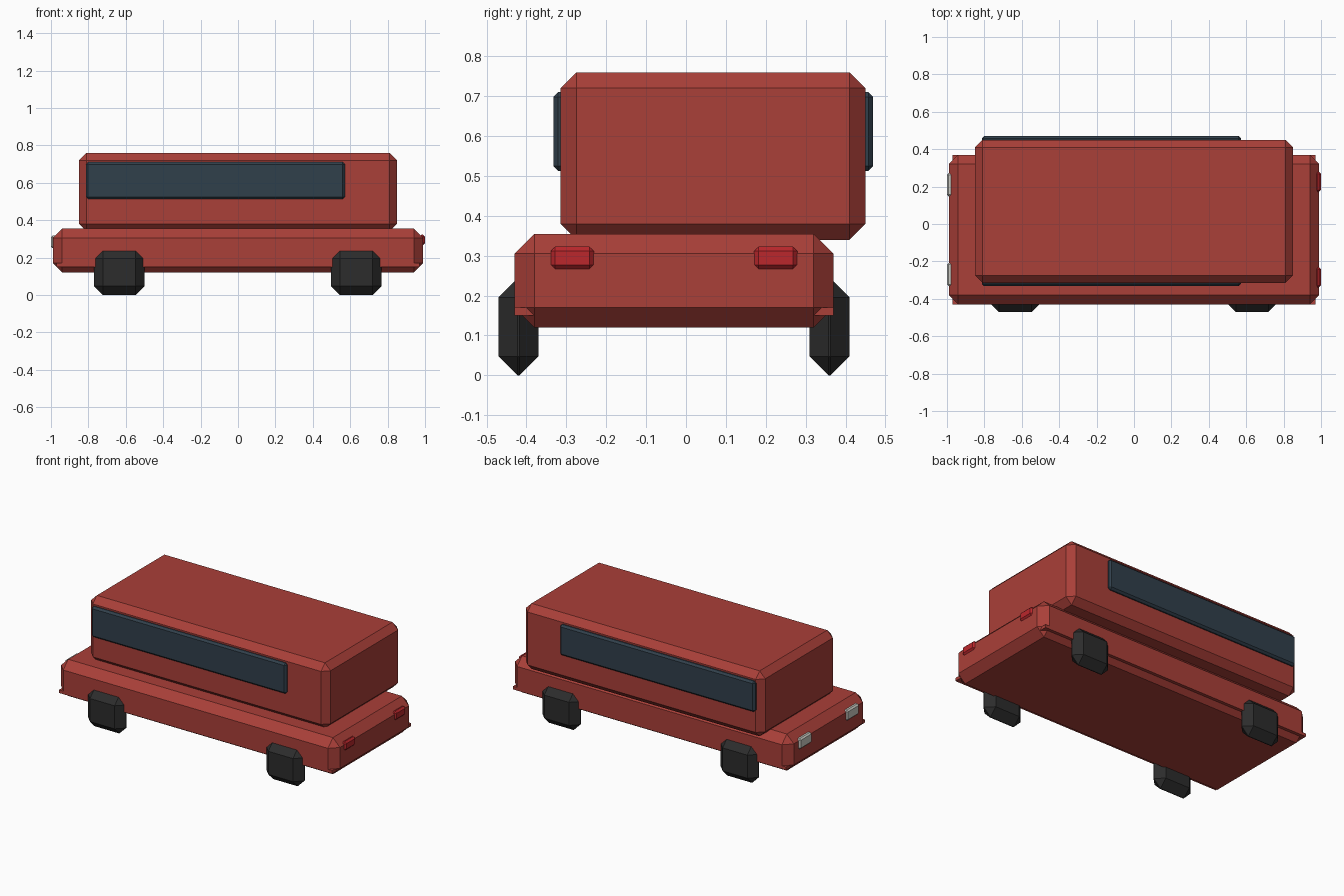
import bpy
import bmesh

if "Cube" in bpy.data.objects:
    bpy.data.objects.remove(bpy.data.objects["Cube"])


def material(name, rgb):
    m = bpy.data.materials.new(name)
    m.diffuse_color = (*rgb, 1)
    m.use_nodes = True
    m.node_tree.nodes["Principled BSDF"].inputs["Base Color"].default_value = m.diffuse_color
    return m


RED = material("red_paint", (0.40, 0.05, 0.04))
GLASS = material("dark_glass", (0.03, 0.05, 0.07))
RUBBER = material("rubber", (0.025, 0.025, 0.025))
LAMP = material("lamp", (0.6, 0.6, 0.55))
TAIL = material("tail_red", (0.5, 0.02, 0.025))


def box(name, x, y, z, mat, bevel=0.0):
    """Box spanning the given (min, max) ranges with chamfered edges."""
    bm = bmesh.new()
    bmesh.ops.create_cube(bm, size=1)
    for v in bm.verts:
        for i, (lo, hi) in enumerate((x, y, z)):
            v.co[i] = (lo + hi) / 2 + v.co[i] * (hi - lo)
    if bevel:
        bmesh.ops.bevel(bm, geom=bm.edges[:], offset=bevel, segments=1,
                        affect='EDGES', clamp_overlap=True)
    mesh = bpy.data.meshes.new(name)
    bm.to_mesh(mesh)
    bm.free()
    mesh.materials.append(mat)
    ob = bpy.data.objects.new(name, mesh)
    bpy.context.collection.objects.link(ob)
    return ob


def around(c, half):
    return (c - half, c + half)


MID = -0.03  # centre line of the chassis

# Lower body, thin floor sill and offset cabin
box("lower_body", (-0.99, 0.99), around(MID, 0.40), (0.12, 0.355), RED, 0.05)
box("floor_sill", (-0.97, 0.97), around(MID, 0.40), (0.15, 0.17), RED)
box("cabin", (-0.85, 0.85), (-0.315, 0.45), (0.34, 0.76), RED, 0.04)

# Long window strips on both sides
for side, y in (("front", -0.315), ("back", 0.452)):
    box(f"{side}_window", (-0.813, 0.572), around(y, 0.0175), (0.513, 0.71), GLASS, 0.012)

for side, s in (("front", -1), ("back", 1)):
    # Chunky chamfered wheels
    for end, x in (("left", -0.635), ("right", 0.632)):
        box(f"{side}_{end}_wheel", around(x, 0.135), around(MID + s * 0.39, 0.05),
            (0.0, 0.243), RUBBER, 0.0475)
    # Lamps at the two ends
    box(f"{side}_headlight", (-1.0, -0.97), around(MID + s * 0.24, 0.062),
        (0.25, 0.318), LAMP, 0.009)
    box(f"{side}_taillight", (0.97, 1.0), around(MID + s * 0.255, 0.054),
        (0.266, 0.323), TAIL, 0.011)
